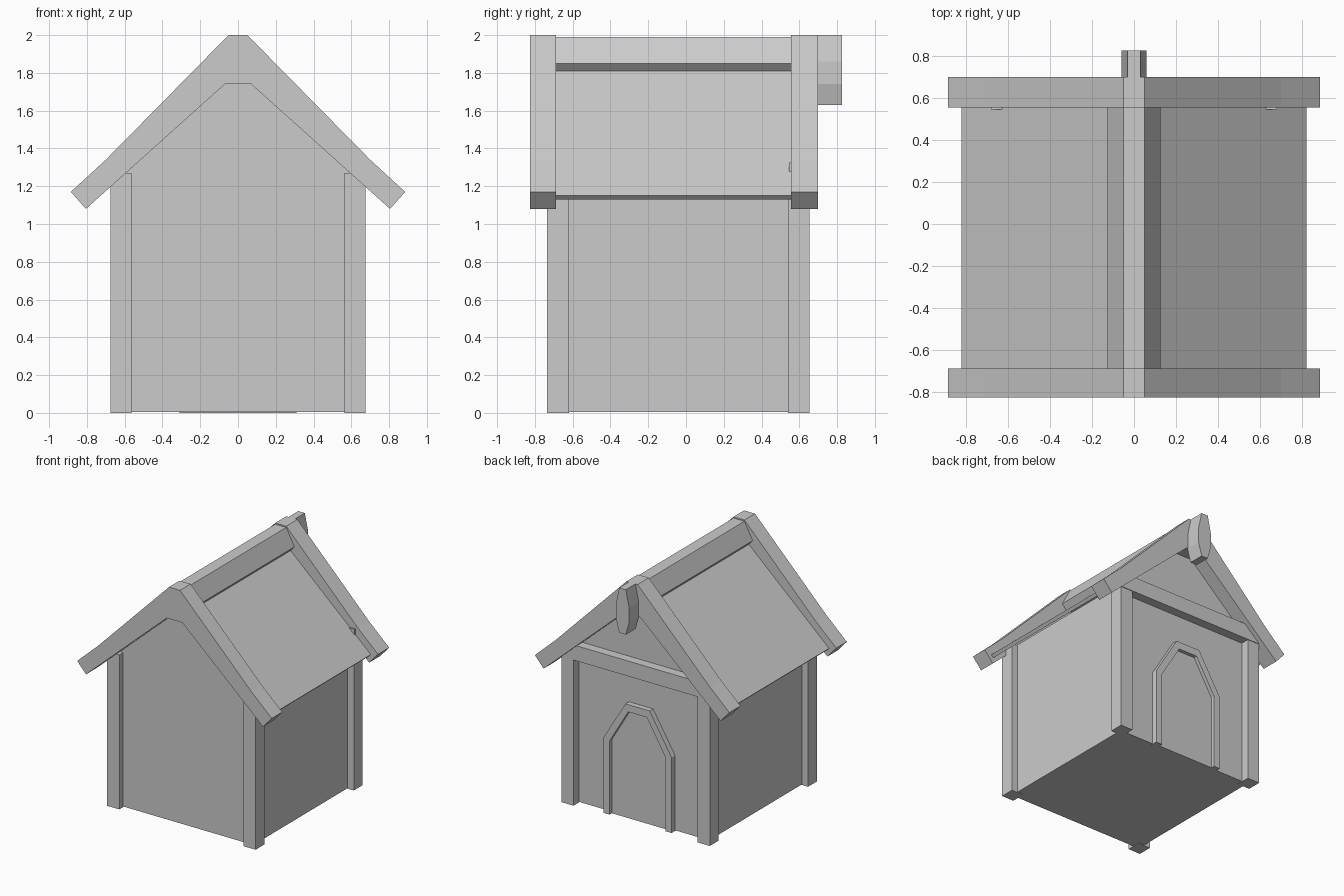
import bpy, bmesh

if "Cube" in bpy.data.objects:
    bpy.data.objects.remove(bpy.data.objects["Cube"])


def prism(name, profile, y0, y1):
    """Extrude an (x, z) outline along y."""
    bm = bmesh.new()
    face = bm.faces.new([bm.verts.new((x, y0, z)) for x, z in profile])
    res = bmesh.ops.extrude_face_region(bm, geom=[face])
    verts = [g for g in res["geom"] if isinstance(g, bmesh.types.BMVert)]
    bmesh.ops.translate(bm, verts=verts, vec=(0, y1 - y0, 0))
    bmesh.ops.recalc_face_normals(bm, faces=bm.faces)
    mesh = bpy.data.meshes.new(name)
    bm.to_mesh(mesh)
    bm.free()
    ob = bpy.data.objects.new(name, mesh)
    bpy.context.collection.objects.link(ob)
    return ob


def mirrored(half):
    """Complete a right-hand half outline with its mirror image."""
    return half + [(-x, z) for x, z in reversed(half) if x != 0]


def band(outer, inner):
    """Symmetric strip between two open half outlines."""
    def whole(h):
        return h + [(-x, z) for x, z in reversed(h) if x != 0]
    return whole(outer) + whole(inner)[::-1]


def box(name, x0, x1, y0, y1, z0, z1):
    return prism(name, [(x0, z0), (x1, z0), (x1, z1), (x0, z1)], y0, y1)


# Body with gabled ends
prism("body", mirrored([(0.62, 0.005), (0.62, 1.28), (0.03, 1.81)]), -0.685, 0.585)

# Corner posts
for side, sx in (("right", 1), ("left", -1)):
    for end, y0, y1 in (("front", -0.735, -0.62), ("back", 0.54, 0.655)):
        a, b = sorted((sx * 0.565, sx * 0.675))
        box(f"{end}_{side}_post", a, b, y0, y1, 0, 1.27)

# Roof panels
prism("roof", band([(0.82, 1.15), (0.03, 1.865)], [(0.80, 1.13), (0.03, 1.825)]), -0.69, 0.556)

# Ridge cap
prism("ridge_cap", mirrored([(0.09, 1.81), (0.125, 1.85), (0.05, 1.99)]), -0.69, 0.556)

# Gable boards at both ends
board = band([(0.885, 1.17), (0.70, 1.34), (0.05, 2.0)], [(0.805, 1.08), (0.07, 1.74)])
prism("front_gable_board", board, -0.825, -0.688)
prism("back_gable_board", board, 0.555, 0.70)

# Cross beam over the doorway
box("cross_beam", -0.68, 0.68, 0.545, 0.66, 1.2, 1.325)

# Door frame and recessed door
outer = [(0.31, 0.0), (0.31, 0.62), (0.11, 0.95)]
inner = [(0.255, 0.0), (0.255, 0.605), (0.085, 0.89)]
prism("door_frame", band(outer, inner), 0.56, 0.63)
prism("door", mirrored(inner), 0.56, 0.60)

# Ridge end ornament
prism("ridge_ornament", mirrored([(0.03, 1.63), (0.06, 1.74), (0.06, 1.86), (0.03, 2.0)]), 0.695, 0.825)
